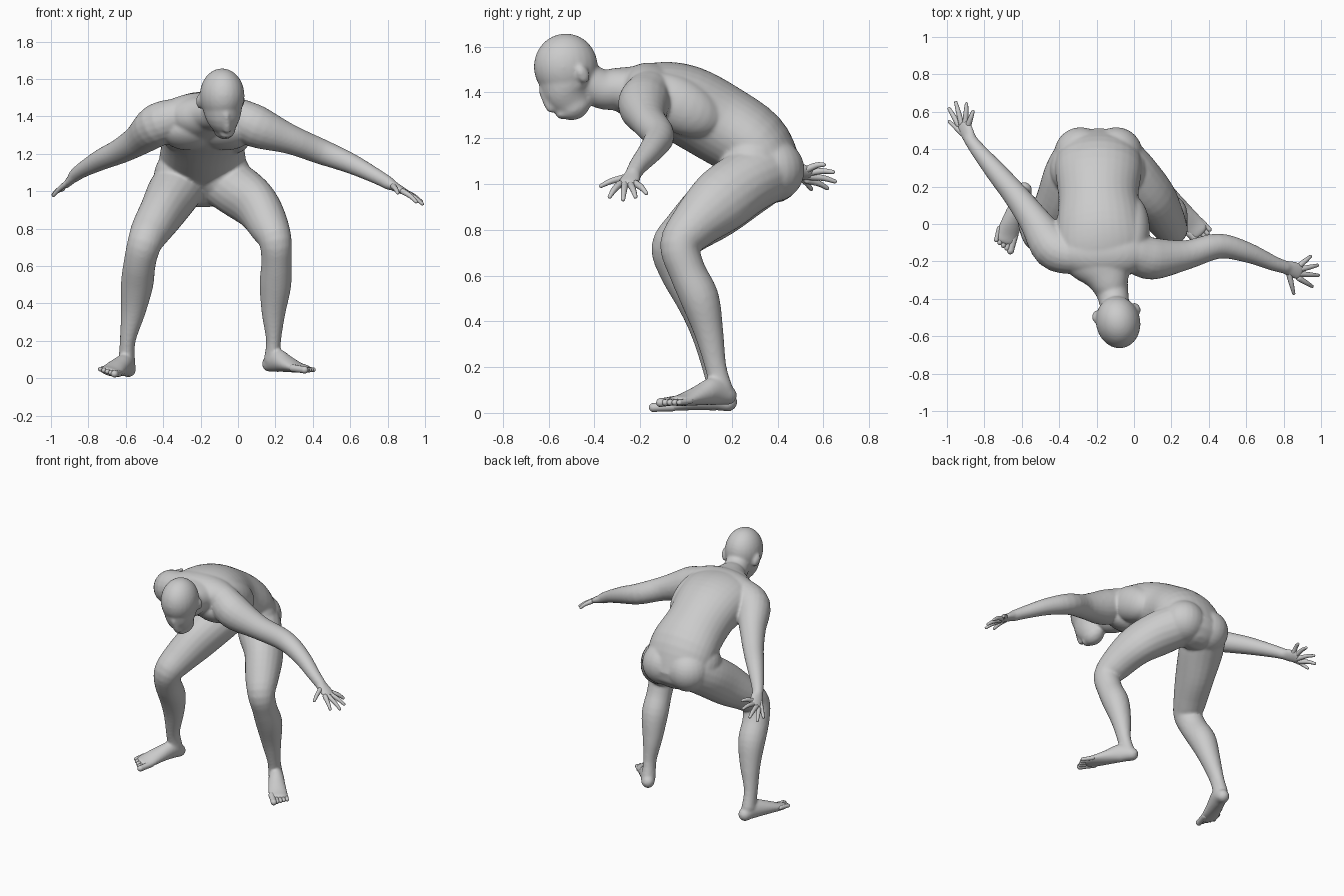
import bpy, bmesh, math
from mathutils import Vector, Matrix

cube = bpy.data.objects.get("Cube")
if cube:
    bpy.data.objects.remove(cube)

skin = bpy.data.materials.new("plain grey")
skin.use_nodes = True
GREY = (0.6, 0.6, 0.6, 1)
skin.diffuse_color = GREY
skin.node_tree.nodes["Principled BSDF"].inputs["Base Color"].default_value = GREY


def spline(a, b, c, d, t):
    return [0.5 * (2*q + (r-p)*t + (2*p-5*q+4*r-s)*t*t + (3*q-p-3*r+s)*t**3)
            for p, q, r, s in zip(a, b, c, d)]


def loft(bm, pts, side=(1, 0, 0), sides=20, steps=4):
    """Smooth tube through (x, y, z, half width[, half depth]) with round ends."""
    pts = [tuple(p) if len(p) == 5 else tuple(p) + (p[3],) for p in pts]
    ext = [pts[0]] + pts + [pts[-1]]
    path = [spline(*ext[i:i+4], k / steps) for i in range(len(pts)-1) for k in range(steps)]
    path.append(list(pts[-1]))
    pos = [Vector(p[:3]) for p in path]
    rows = []
    last = len(path) - 1
    for i, p in enumerate(path):
        tan = (pos[min(i+1, last)] - pos[max(i-1, 0)]).normalized()
        s = Vector(side)
        s = (s - tan * s.dot(tan)).normalized()
        up = tan.cross(s)
        caps = [0]
        if i == 0:
            caps = [-80, -55, -28, 0]
        elif i == last:
            caps = [0, 28, 55, 80]
        for deg in caps:
            a = math.radians(deg)
            k = math.cos(a)
            c = pos[i] + tan * math.sin(a) * min(p[3], p[4])
            rows.append([bm.verts.new(c + s * math.cos(u) * p[3] * k + up * math.sin(u) * p[4] * k)
                         for u in (2 * math.pi * j / sides for j in range(sides))])
    for r0, r1 in zip(rows, rows[1:]):
        for j in range(sides):
            n = (j + 1) % sides
            bm.faces.new((r0[j], r0[n], r1[n], r1[j]))
    bm.faces.new(rows[0][::-1])
    bm.faces.new(rows[-1])


def ball(bm, centre, size, pitch=0, yaw=0):
    m = (Matrix.Translation(centre) @ Matrix.Rotation(yaw, 4, 'Z')
         @ Matrix.Rotation(pitch, 4, 'X') @ Matrix.Diagonal((*size, 1)))
    bmesh.ops.create_uvsphere(bm, u_segments=24, v_segments=16, radius=1, matrix=m)


def finish(name, bm, voxel=0, smooth=0):
    bmesh.ops.recalc_face_normals(bm, faces=bm.faces)
    me = bpy.data.meshes.new(name)
    bm.to_mesh(me)
    bm.free()
    me.materials.append(skin)
    me.polygons.foreach_set("use_smooth", [True] * len(me.polygons))
    ob = bpy.data.objects.new(name, me)
    bpy.context.collection.objects.link(ob)
    if voxel:
        rem = ob.modifiers.new("fuse", 'REMESH')
        rem.mode = 'VOXEL'
        rem.voxel_size = voxel
        rem.use_smooth_shade = True
        sm = ob.modifiers.new("soften", 'SMOOTH')
        sm.factor = 0.5
        sm.iterations = smooth


body = bmesh.new()

# torso and neck
loft(body, [(-.19, .37, 1.055, .225, .142), (-.19, .29, 1.17, .232, .168), (-.19, .14, 1.268, .214, .176),
            (-.18, 0, 1.345, .235, .174), (-.17, -.12, 1.38, .245, .157), (-.155, -.22, 1.40, .20, .12),
            (-.135, -.30, 1.413, .115, .095), (-.115, -.37, 1.415, .086, .086), (-.10, -.45, 1.46, .078, .08)],
     sides=32)

# upper back, then buttocks, hips, chest muscles and flanks in pairs
ball(body, (-.165, -.16, 1.425), (.25, .13, .105))
for s in (-1, 1):
    ball(body, (-.19 + s * .095, .375, 1.06), (.142, .143, .14))
    ball(body, (-.19 + s * .12, .29, 1.08), (.14, .14, .15), pitch=.4)
    ball(body, (-.165 + s * .10, -.17, 1.305), (.14, .115, .075), pitch=-.5)
    ball(body, (-.165 + s * .15, -.03, 1.345), (.10, .20, .12), pitch=-.5)

# head: skull, jaw, nose, lips
YAW = .2
HEAD = Vector((-.085, -.525, 1.512))
ball(body, HEAD, (.119, .141, .145), yaw=YAW)
loft(body, [(-.085, -.52, 1.47, .108, .132), (-.08, -.518, 1.40, .095, .111),
            (-.074, -.49, 1.343, .063, .078)], side=(1, .2, 0))
loft(body, [(-.062, -.632, 1.41, .014), (-.058, -.605, 1.355, .02), (-.057, -.588, 1.333, .024)])
ball(body, (-.063, -.545, 1.305), (.034, .024, .022), yaw=YAW)

# ears
for s in (-1, 1):
    spot = HEAD + Matrix.Rotation(YAW, 3, 'Z') @ Vector((s * .112, .055, -.033))
    ball(body, spot, (.018, .028, .042), pitch=.5, yaw=YAW + s * .35)

# arms
loft(body, [(0, -.16, 1.40, .10), (.10, -.185, 1.345, .113), (.28, -.165, 1.277, .079), (.45, -.118, 1.21, .068),
            (.60, -.15, 1.15, .055), (.74, -.208, 1.08, .041), (.81, -.232, 1.04, .035)], side=(0, 1, 0))
loft(body, [(-.32, -.17, 1.40, .10), (-.43, -.128, 1.355, .115), (-.53, .015, 1.275, .085), (-.63, .15, 1.215, .068),
            (-.73, .27, 1.17, .057), (-.83, .39, 1.115, .042), (-.875, .45, 1.082, .035)], side=(0, 0, 1))

# legs
loft(body, [(-.08, .34, 1.05, .14), (0, .25, 1.0, .142), (.10, .145, .92, .122, .14), (.165, .03, .813, .107),
            (.20, -.025, .73, .088, .089), (.205, .005, .62, .081), (.20, .06, .50, .085), (.19, .10, .35, .064),
            (.19, .13, .20, .04, .047), (.183, .155, .10, .045, .051)])
loft(body, [(-.30, .34, 1.05, .14), (-.345, .25, .99, .142), (-.405, .12, .89, .122, .136), (-.467, 0, .79, .107),
            (-.50, -.06, .72, .092), (-.525, -.03, .62, .086), (-.54, .04, .50, .087), (-.56, .085, .36, .067),
            (-.59, .12, .20, .042, .05), (-.595, .15, .09, .045, .051)])

# feet
loft(body, [(.170, .18, .077, .043, .044), (.21, .125, .095, .048, .062), (.26, .06, .077, .056, .045),
            (.315, -.005, .058, .061, .028), (.35, -.043, .052, .057, .022)], side=(.72, .69, 0))
loft(body, [(-.587, .182, .048, .043, .044), (-.605, .12, .07, .048, .062), (-.645, .03, .056, .056, .045),
            (-.675, -.05, .039, .061, .028), (-.688, -.09, .035, .057, .022)], side=(-.92, .3, .25))

# palms
HANDS = {
    "left": ((.80, -.228, 1.045), (.885, -.255, 1.0), (.08, .98, .03),
             [(.855, -.375, .99), (.955, -.335, .942), (.99, -.275, .93), (.985, -.22, .942), (.945, -.172, .958)]),
    "right": ((-.87, .44, 1.085), (-.912, .53, 1.04), (.74, 0, .67),
              [(-.99, .55, .975), (-.99, .62, .98), (-.954, .655, 1.01), (-.895, .647, 1.052), (-.86, .605, 1.085)]),
}
for wrist, knuckle, side, tips in HANDS.values():
    w, k = Vector(wrist), Vector(knuckle)
    loft(body, [(*w, .034, .03), (*w.lerp(k, .5), .044, .025), (*k, .046, .019)], side=side)

finish("body", body, .0085, 9)

# fingers, thumb first
for name, (wrist, knuckle, side, tips) in HANDS.items():
    bm = bmesh.new()
    w, k, s = Vector(wrist), Vector(knuckle), Vector(side)
    for i, tip in enumerate(tips):
        tip = Vector(tip)
        base = w.lerp(k, .35) - s * .025 if i == 0 else k + s * (i - 2.5) * .024
        mid = base.lerp(tip, .55) + Vector((0, 0, .006))
        loft(bm, [(*base, .016), (*mid, .013), (*base.lerp(tip, .96), .009)], side=side, sides=10)
    finish(name + "_fingers", bm)

# toes, big toe first
FEET = {"left": ((.322, -.075, .05), (.385, -.01, .048), (.69, -.72, -.1)),
        "right": ((-.648, -.095, .026), (-.73, -.06, .05), (-.25, -.95, -.05))}
for name, (big, small, way) in FEET.items():
    bm = bmesh.new()
    big, small, way = Vector(big), Vector(small), Vector(way)
    for i in range(5):
        base = big.lerp(small, i / 4)
        r = .021 if i == 0 else .0165 - i * .0008
        reach = .05 - i * .006
        loft(bm, [(*(base - way * .04), r), (*(base + way * reach * .5), r * .92), (*(base + way * reach), r * .95)],
             side=small - big, sides=10)
    finish(name + "_toes", bm)
